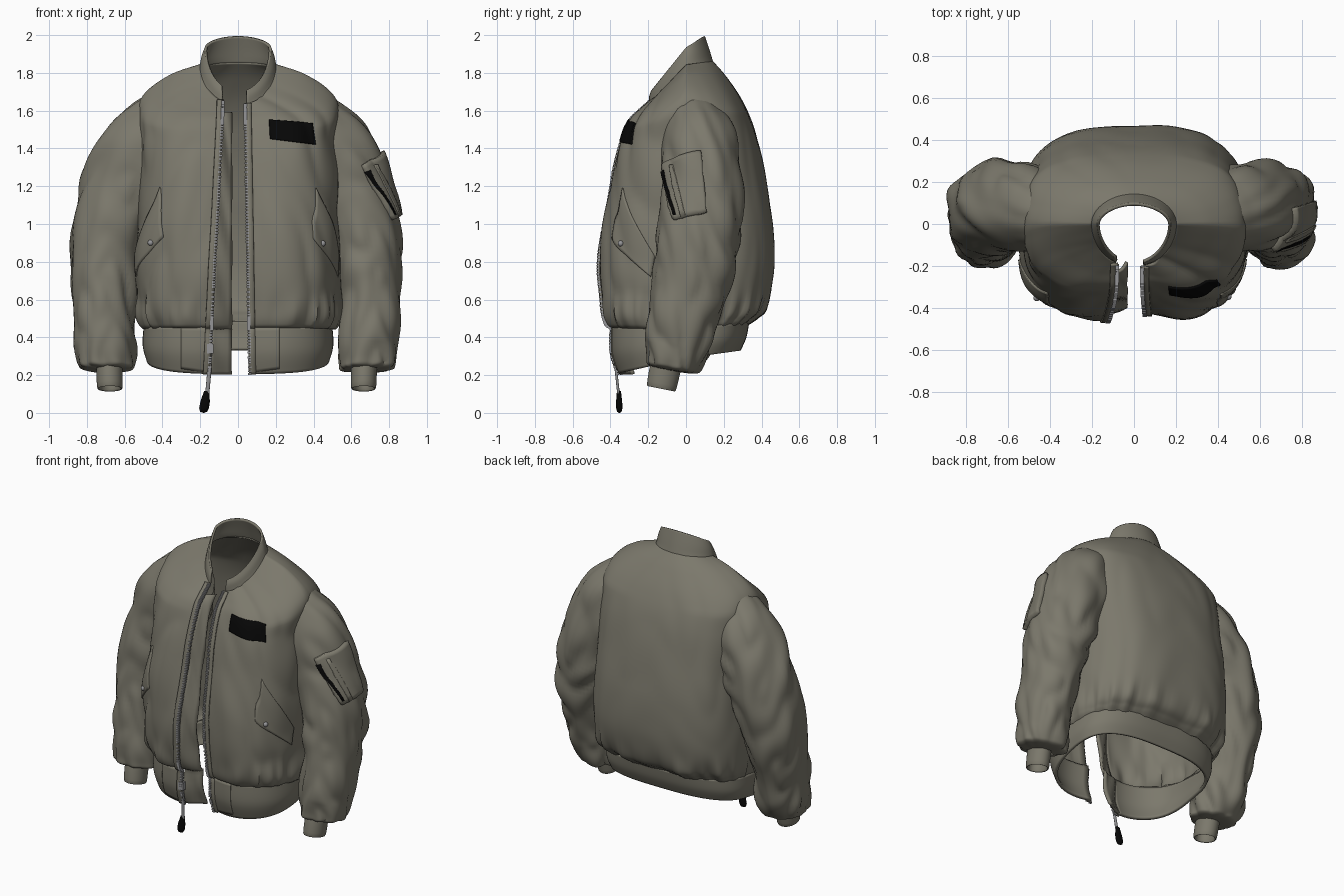
import bpy, bmesh, math
from mathutils import Vector, noise
from mathutils.bvhtree import BVHTree

if "Cube" in bpy.data.objects:
    bpy.data.objects.remove(bpy.data.objects["Cube"])


def material(name, rgb):
    m = bpy.data.materials.new(name)
    m.diffuse_color = (*rgb, 1)
    m.use_nodes = True
    m.node_tree.nodes["Principled BSDF"].inputs["Base Color"].default_value = m.diffuse_color
    return m


OLIVE = material("olive nylon", (0.20, 0.19, 0.15))
BLACK = material("black", (0.002, 0.002, 0.002))
METAL = material("zip metal", (0.30, 0.30, 0.31))


def spline(rows, n):
    """Catmull-Rom rows of numbers, n steps per span."""
    out = []
    for i in range(len(rows) - 1):
        a, b, c, d = (rows[max(0, min(len(rows) - 1, i + k))] for k in (-1, 0, 1, 2))
        for s in range(n):
            t = s / n
            out.append([q + .5 * t * (r - p + t * (2*p - 5*q + 4*r - u + t * (3*(q - r) + u - p)))
                        for p, q, r, u in zip(a, b, c, d)])
    return out + [list(rows[-1])]


def loft(name, grid, mat, closed=False, thick=0, offset=-1, angle=50):
    w = len(grid[0])
    faces = [(r*w + c, r*w + (c+1) % w, (r+1)*w + (c+1) % w, (r+1)*w + c)
             for r in range(len(grid) - 1) for c in range(w if closed else w - 1)]
    me = bpy.data.meshes.new(name)
    me.from_pydata([p for row in grid for p in row], [], faces)
    if closed:
        bm = bmesh.new()
        bm.from_mesh(me)
        bmesh.ops.recalc_face_normals(bm, faces=bm.faces)
        bm.to_mesh(me)
        bm.free()
    me.materials.append(mat)
    ob = bpy.data.objects.new(name, me)
    bpy.context.collection.objects.link(ob)
    if thick:
        s = ob.modifiers.new("thickness", "SOLIDIFY")
        s.thickness, s.offset = thick, offset
    bpy.ops.object.select_all(action="DESELECT")
    ob.select_set(True)
    bpy.context.view_layer.objects.active = ob
    bpy.ops.object.shade_smooth_by_angle(angle=math.radians(angle))
    return ob


def crease(v):
    """Puffy noise: rounded swells between soft creases."""
    return math.sqrt(noise.noise(Vector(v)) ** 2 + .006) - .22


def ring(row, n=130, folds=0.0):
    """Open torso ring, from the right front edge round the back to the left."""
    zs, zf, zb, a, yf, yb = row
    k = max(0, min(1, (zf - .2) / 1.45))
    p = .7 + .35 * max(0, min(1, (zf - 1.5) / .13))
    xl, xr = .16 - .075 * k, .07 - .025 * k
    t0 = math.asin((xr / a) ** (1 / p))
    t1 = 2 * math.pi - math.asin((xl / a) ** (1 / p))
    pts = []
    for i in range(n + 1):
        t = t0 + (t1 - t0) * i / n
        s, c = math.sin(t), math.cos(t)
        cp = abs(c) ** p
        x = math.copysign(a * abs(s) ** p, s)
        y = (yf if c > 0 else yb) * cp
        z = zs + ((zf if c > 0 else zb) - zs) * cp
        if c > 0:
            y += .05 * math.exp(-(x / .15) ** 2) * max(0, min(1, (1.7 - z) / .5))
        if folds:
            front = 1.0 if c > 0 else .4
            soft = crease((s * 2.2, c * 2.2 + x, z * 2.6 + abs(x) * 2.5))
            gather = noise.noise(Vector((s * 8, c * 8, z * 2))) * math.exp(-((z - .52) / .1) ** 2)
            d = folds * (soft * front + gather * .9) * max(0, min(1, (1.9 - z) / .3))
            x, y = x + d * s, y - d * c
        pts.append(Vector((x, y, z)))
    return pts


# Torso shell: side z, front z, back z, half width, front y, back y
TORSO = [(.44, .45, .47, .495, -.41, .33), (.47, .47, .50, .515, -.435, .37), (.55, .55, .56, .535, -.455, .425),
         (.75, .75, .75, .545, -.47, .465), (1.0, 1.0, 1.0, .535, -.455, .46), (1.25, 1.25, 1.25, .52, -.41, .42),
         (1.47, 1.42, 1.48, .52, -.36, .37), (1.66, 1.54, 1.65, .515, -.305, .30),
         (1.785, 1.595, 1.78, .37, -.25, .215), (1.845, 1.63, 1.865, .20, -.205, .14)]
body_grid = [ring(r, folds=.038) for r in spline(TORSO, 8)]
body = loft("body", body_grid, OLIVE, thick=.02)

# Ribbed waistband
hem_grid = [ring(r) for r in spline([(.29, .205, .33, .485, -.375, .29), (.36, .32, .40, .505, -.41, .32),
                                     (.45, .46, .48, .50, -.41, .335)], 5)]
hem = loft("waistband", hem_grid, OLIVE, thick=.02)

# Stand collar
loft("collar", [ring(r, 80) for r in spline([(1.83, 1.615, 1.855, .205, -.21, .145), (1.89, 1.665, 1.93, .192, -.205, .122),
                                             (1.935, 1.70, 1.995, .175, -.19, .10)], 5)], OLIVE, thick=.014)

# Sleeves: centre x y z, radius across, radius fore and aft
SLEEVE = [(.36, .04, 1.54, .17, .15), (.405, .05, 1.50, .198, .175), (.485, .07, 1.39, .228, .205),
          (.58, .085, 1.20, .222, .215),
          (.66, .07, .98, .20, .22), (.692, .04, .75, .175, .21), (.70, -.005, .55, .16, .19),
          (.692, -.04, .38, .157, .175), (.688, -.06, .27, .147, .145), (.682, -.075, .235, .13, .125),
          (.672, -.105, .23, .06, .07)]
CUFF = [(.667, -.10, .27, .07, .082), (.667, -.115, .21, .068, .082), (.665, -.13, .135, .066, .078),
        (.665, -.13, .137, .055, .067), (.665, -.12, .20, .052, .065)]


def tube(name, rows, steps, side, folds=0.0):
    rows = spline(rows, steps)
    grid, n = [], 56
    for i, (x, y, z, ra, rb) in enumerate(rows):
        p, q = rows[max(i - 2, 0)], rows[min(i + 2, len(rows) - 1)]
        t = Vector(q[:3]) - Vector(p[:3])
        if z < .36:
            t = Vector((0, -.2, -1))
        t.normalize()
        u = t.cross(Vector((0, 1, 0))).normalized()
        v = u.cross(t)
        line = []
        for k in range(n):
            a = 2 * math.pi * k / n
            c, s = math.cos(a), math.sin(a)
            f = 0
            if folds:
                f = folds * crease((c * 1.3, s * 1.3 + side, z * 4.6 + s * 1.2))
                f *= (1.2 if s > 0 else .8) * min(1, max(0, 1.62 - z) * 4)
            w = Vector((x, y, z)) + u * (ra + f) * c + v * (rb + f) * s
            line.append(Vector((w.x * (1.0 if side > 0 else 1.02) * side, w.y, w.z)))
        grid.append(line)
    return loft(name, grid, OLIVE, closed=True)


sleeves = {}
for label, side in (("right", 1), ("left", -1)):
    sleeves[side] = tube("sleeve_" + label, SLEEVE, 8, side, .05)
    tube("cuff_" + label, CUFF, 3, side)


def tree(ob):
    return BVHTree.FromPolygons([v.co for v in ob.data.vertices], [p.vertices[:] for p in ob.data.polygons])


def plate(name, target, corners, h, mat, ray=None, n=14):
    """Thin panel laid over a curved surface between four corners."""
    a, b, c, d = map(Vector, corners)
    grid = []
    for i in range(n + 1):
        row = []
        for j in range(n + 1):
            p = a.lerp(b, j / n).lerp(d.lerp(c, j / n), i / n)
            hit = target.ray_cast(p, Vector(ray))[0] if ray else None
            row.append(hit or target.find_nearest(p)[0])
        grid.append(row)
    return loft(name, grid, mat, thick=2 * h, offset=0, angle=35)


body_tree, hem_tree, arm_tree = tree(body), tree(hem), tree(sleeves[1])

# Chest patch
plate("chest_patch", body_tree, [(.165, -1, 1.55), (.395, -1, 1.53), (.41, -1, 1.42), (.17, -1, 1.45)],
      .008, BLACK, ray=(0, 1, 0))

# Slanted hand pockets with a snap each
for label, s in (("right", 1), ("left", -1)):
    plate("pocket_flap_" + label, body_tree, [(s*.45, -.38, 1.2), (s*.55, -.17, .83), (s*.55, -.19, .72),
                                              (s*.42, -.43, .93)], .008, OLIVE)
    spot, nor = body_tree.find_nearest(Vector((s * .47, -.36, .90)))[:2]
    bpy.ops.mesh.primitive_uv_sphere_add(segments=16, ring_count=8, radius=.016, location=spot + nor * .006)
    bpy.context.object.name = "snap_" + label
    bpy.context.object.data.materials.append(METAL)
    bpy.ops.object.shade_smooth()
    # Front panel of the waistband
    xe, xo = (.08, .22) if s > 0 else (-.17, -.30)
    plate("waistband_panel_" + label, hem_tree, [(xe, -1, .45), (xo, -1, .45), (xo, -1, .235), (xe, -1, .215)],
          .005, OLIVE, ray=(0, 1, 0))

# Utility pocket on the right sleeve, with a zip
plate("sleeve_pocket", arm_tree, [(.65, -.11, 1.31), (.77, .08, 1.39), (.86, .11, 1.06), (.78, -.05, 1.01)],
      .024, OLIVE)
plate("sleeve_pocket_zip", arm_tree, [(.665, -.105, 1.275), (.68, -.09, 1.28), (.80, -.035, 1.04), (.79, -.05, 1.035)],
      .028, BLACK, n=8)
plate("sleeve_pocket_welt", arm_tree, [(.70, -.07, 1.30), (.715, -.05, 1.31), (.83, .01, 1.04), (.82, -.01, 1.03)],
      .032, OLIVE, n=8)


def boxes(name, items, mat):
    bm = bmesh.new()
    for centre, size in items:
        made = bmesh.ops.create_cube(bm, size=1)["verts"]
        for v in made:
            v.co = Vector(centre) + Vector([q * e for q, e in zip(v.co, size)])
    me = bpy.data.meshes.new(name)
    bm.to_mesh(me)
    bm.free()
    me.materials.append(mat)
    bpy.context.collection.objects.link(bpy.data.objects.new(name, me))


# Front zip: tape and teeth down both edges
for label, col, s in (("right", 0, -1), ("left", -1, 1)):
    edge = [r[col] for r in hem_grid[:-1]] + [r[col] for r in body_grid[1:]]
    loft("zip_tape_" + label, [[p + Vector((-s * .025, -.010, 0)), p + Vector((s * .012, -.006, 0))] for p in edge],
         OLIVE, thick=.012, offset=0)
    teeth = []
    for p, q in zip(edge, edge[1:]):
        m = max(1, round((q - p).length / .018))
        teeth += [(p.lerp(q, k / m) + Vector((s * .008, -.010, 0)), (.018, .016, .010)) for k in range(m)]
    boxes("zip_teeth_" + label, teeth, METAL)
    if s > 0:
        # Wind flap tucked behind the left zip
        loft("wind_flap", [[p.lerp(Vector((-.035, p.y, p.z)), k / 5) + Vector((0, .02 + .05 * k / 5 + .008 *
             math.sin(p.z * 17 + k), 0)) for k in range(6)] for p in edge[:-10]], OLIVE, thick=.016, offset=0)


def rod(name, rows, mat):
    """Flattened rod from x y z, radius x, radius y."""
    loft(name, [[Vector((x + a * math.cos(k * math.pi / 8), y + b * math.sin(k * math.pi / 8), z))
                 for k in range(16)] for x, y, z, a, b in rows], mat, closed=True)


# Zip slider, strap and toggle
boxes("zip_slider", [((-.147, -.39, .34), (.035, .03, .05))], METAL)
rod("zip_strap", [(-.147, -.385, .34, .009, .006), (-.152, -.37, .22, .011, .007), (-.163, -.357, .10, .011, .007)], METAL)
rod("zip_toggle", [(-.165, -.355, .118, .002, .002), (-.166, -.355, .115, .014, .011), (-.174, -.354, .06, .025, .016),
                   (-.18, -.353, .025, .026, .017), (-.182, -.353, .006, .018, .012), (-.182, -.353, 0, .002, .002)], BLACK)
